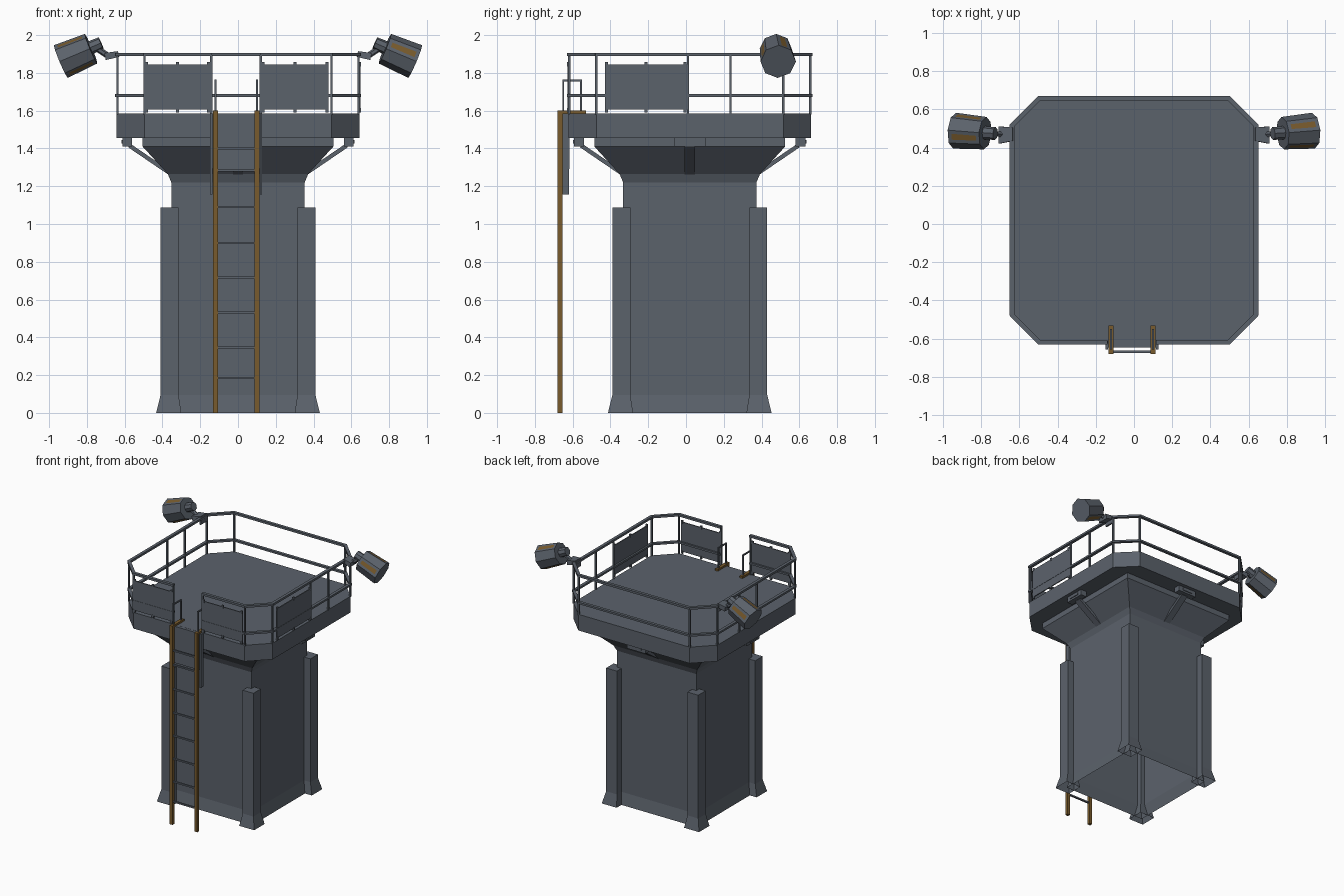
import bpy, bmesh, math
from mathutils import Vector, Matrix

if "Cube" in bpy.data.objects:
    bpy.data.objects.remove(bpy.data.objects["Cube"])


def material(name, rgb):
    m = bpy.data.materials.new(name)
    m.diffuse_color = (*rgb, 1)
    m.use_nodes = True
    m.node_tree.nodes["Principled BSDF"].inputs["Base Color"].default_value = m.diffuse_color
    return m


STEEL = material("grey_steel", (0.105, 0.122, 0.148))
RUST = material("rust_brown", (0.19, 0.105, 0.026))
CY = 0.02  # tower axis in y


def finish(name, bm, mats):
    bmesh.ops.recalc_face_normals(bm, faces=bm.faces)
    me = bpy.data.meshes.new(name)
    bm.to_mesh(me)
    bm.free()
    for m in mats:
        me.materials.append(m)
    ob = bpy.data.objects.new(name, me)
    bpy.context.collection.objects.link(ob)
    return ob


def loft(name, rings, bottom=True, top=True, mat=STEEL):
    """Join rings of points into a flat-faced shell."""
    bm = bmesh.new()
    vs = [[bm.verts.new(p) for p in r] for r in rings]
    n = len(rings[0])
    for a, b in zip(vs, vs[1:]):
        for i in range(n):
            bm.faces.new((a[i], a[(i + 1) % n], b[(i + 1) % n], b[i]))
    if bottom:
        bm.faces.new(vs[0][::-1])
    if top:
        bm.faces.new(vs[-1])
    return finish(name, bm, [mat])


def rect(x0, x1, y0, y1, z):
    return [(x0, y0, z), (x1, y0, z), (x1, y1, z), (x0, y1, z)]


def box(name, x0, x1, y0, y1, z0, z1, mat=STEEL):
    return loft(name, [rect(x0, x1, y0, y1, z0), rect(x0, x1, y0, y1, z1)], mat=mat)


def bar(name, a, b, w, h, mat=STEEL, ext=0.0):
    """Rectangular bar from a to b: w sideways, h in the upright direction."""
    a, b = Vector(a), Vector(b)
    d = (b - a).normalized()
    a, b = a - d * ext, b + d * ext
    up = Vector((0, 0, 1)) if abs(d.z) < 0.95 else Vector((0, 1, 0))
    s = d.cross(up).normalized() * w / 2
    u = s.cross(d).normalized() * h / 2
    return loft(name, [[p - s - u, p + s - u, p + s + u, p - s + u] for p in (a, b)], mat=mat)


# Tower shaft with flared foot, neck and head; open underneath
profile = [(0.372, 0), (0.353, 0.095), (0.353, 1.22), (0.372, 1.265),
           (0.505, 1.41), (0.505, 1.456)]
loft("tower_shaft", [rect(-r, r, CY - r, CY + r, z) for r, z in profile], bottom=False)

# Corner buttresses
for sx in (-1, 1):
    for sy in (-1, 1):
        rings = []
        for i, o, z in ((0.30, 0.433, 0), (0.315, 0.41, 0.095), (0.315, 0.41, 1.087)):
            rings.append([(sx * a, CY + sy * b, z) for a, b in ((i, i), (o, i), (o, o), (i, o))])
        loft("corner_buttress", rings, bottom=False)


# Chamfered deck
def octagon(h, c):
    return [(-c, CY - h), (c, CY - h), (h, CY - c), (h, CY + c),
            (c, CY + h), (-c, CY + h), (-h, CY + c), (-h, CY - c)]


deck = octagon(0.642, 0.495)
loft("deck", [[(x, y, z) for x, y in deck] for z in (1.455, 1.585)])

# Braces under the deck, one on each side
for k in range(4):
    parts = [box("brace_block", 0.56, 0.612, -0.082, 0.082, 1.41, 1.458),
             box("brace_block_cap", 0.61, 0.618, -0.045, 0.045, 1.425, 1.445),
             bar("brace_strut", (0.575, 0, 1.415), (0.365, 0, 1.272), 0.055, 0.022)]
    for ob in parts:
        ob.data.transform(Matrix.Translation((0, CY, 0)) @ Matrix.Rotation(k * math.pi / 2, 4, 'Z'))

# Guard rails, open at the ladder
ro = octagon(0.638, 0.495)
path = [(0.12, ro[1][1])] + ro[1:] + [ro[0], (-0.142, ro[0][1])]
for z, h in ((1.898, 0.017), (1.68, 0.015)):
    for a, b in zip(path, path[1:]):
        bar("guard_rail", (*a, z), (*b, z), 0.024, h, ext=0.004)
posts = path + [(s * 0.638, y) for s in (-1, 1) for y in (0.01, 0.235)]
for x, y in posts:
    box("rail_post", x - 0.006, x + 0.006, y - 0.006, y + 0.006, 1.58, 1.895)

# Shield plates hung on the rails, with small clips
for horizontal, a, b in ((True, -0.495, -0.145), (True, 0.122, 0.48), (False, -0.43, 0.005)):
    def plate(name, u0, u1, z0, z1, t):
        if horizontal:
            box(name, u0, u1, -0.624 - t, -0.624 + t, z0, z1)
        else:
            box(name, 0.644 - t, 0.644 + t, u0, u1, z0, z1)
    plate("shield_plate", a, b, 1.607, 1.845, 0.004)
    for u in (a + 0.01, (a + b) / 2, b - 0.01):
        for z in (1.603, 1.845):
            plate("shield_clip", u - 0.008, u + 0.008, z - 0.012, z + 0.012, 0.007)

# Ladder: stiles, top hooks, rungs and hand hoops
for x in (-0.12, 0.1):
    box("ladder_stile", x - 0.013, x + 0.013, -0.68, -0.655, 0, 1.6, RUST)
    box("ladder_hook", x - 0.013, x + 0.013, -0.656, -0.53, 1.584, 1.6, RUST)
    hoop = [(x, -0.65, 1.59), (x, -0.65, 1.76), (x, -0.555, 1.76), (x, -0.555, 1.59)]
    for a, b in zip(hoop, hoop[1:]):
        bar("hand_hoop", a, b, 0.01, 0.01, ext=0.004)
for z in (0.185, 0.345, 0.53, 0.715, 0.9, 1.09, 1.285, 1.4):
    box("ladder_rung", -0.11, 0.09, -0.674, -0.661, z - 0.006, z + 0.006)

# Ladder backing plate and side flanges
box("ladder_backing", -0.142, 0.122, -0.645, -0.618, 1.29, 1.584)
for x in (-0.142, 0.122):
    box("ladder_flange", x - 0.006, x + 0.006, -0.655, -0.62, 1.155, 1.584)


# Floodlights
def drum(name, a, b, r1, r2, sides, patches=False):
    a, b = Vector(a), Vector(b)
    d = b - a
    bm = bmesh.new()
    bmesh.ops.create_cone(bm, cap_ends=True, segments=sides, radius1=r1, radius2=r2, depth=d.length)
    if patches:  # rust patches cut into alternate sides
        bm.faces.ensure_lookup_table()
        chosen = [f for f in bm.faces if len(f.verts) == 4][::3]
        bmesh.ops.inset_individual(bm, faces=chosen, thickness=0.027)
        for f in chosen:
            f.material_index = 1
    bm.transform(Matrix.Translation((a + b) / 2) @ d.to_track_quat('Z', 'Y').to_matrix().to_4x4())
    return finish(name, bm, [STEEL, RUST])


for s in (-1, 1):
    box("rail_clamp", s * 0.638 - 0.006, s * 0.638 + 0.006, 0.43, 0.52, 1.85, 1.9)
    loft("lamp_bracket", [
        [(s * 0.628, 0.435, 1.885), (s * 0.628, 0.505, 1.885), (s * 0.636, 0.505, 1.915), (s * 0.636, 0.435, 1.915)],
        [(s * 0.70, 0.42, 1.868), (s * 0.70, 0.51, 1.868), (s * 0.708, 0.51, 1.905), (s * 0.708, 0.42, 1.905)]])
    drum("lamp_arm", (s * 0.68, 0.468, 1.885), (s * 0.755, 0.474, 1.935), 0.016, 0.016, 6)
    drum("lamp_knuckle", (s * 0.725, 0.473, 1.958), (s * 0.80, 0.478, 1.925), 0.033, 0.036, 8)
    drum("lamp_housing", (s * 0.778, 0.475, 1.928), (s * 0.938, 0.488, 1.86), 0.085, 0.094, 8, True)
